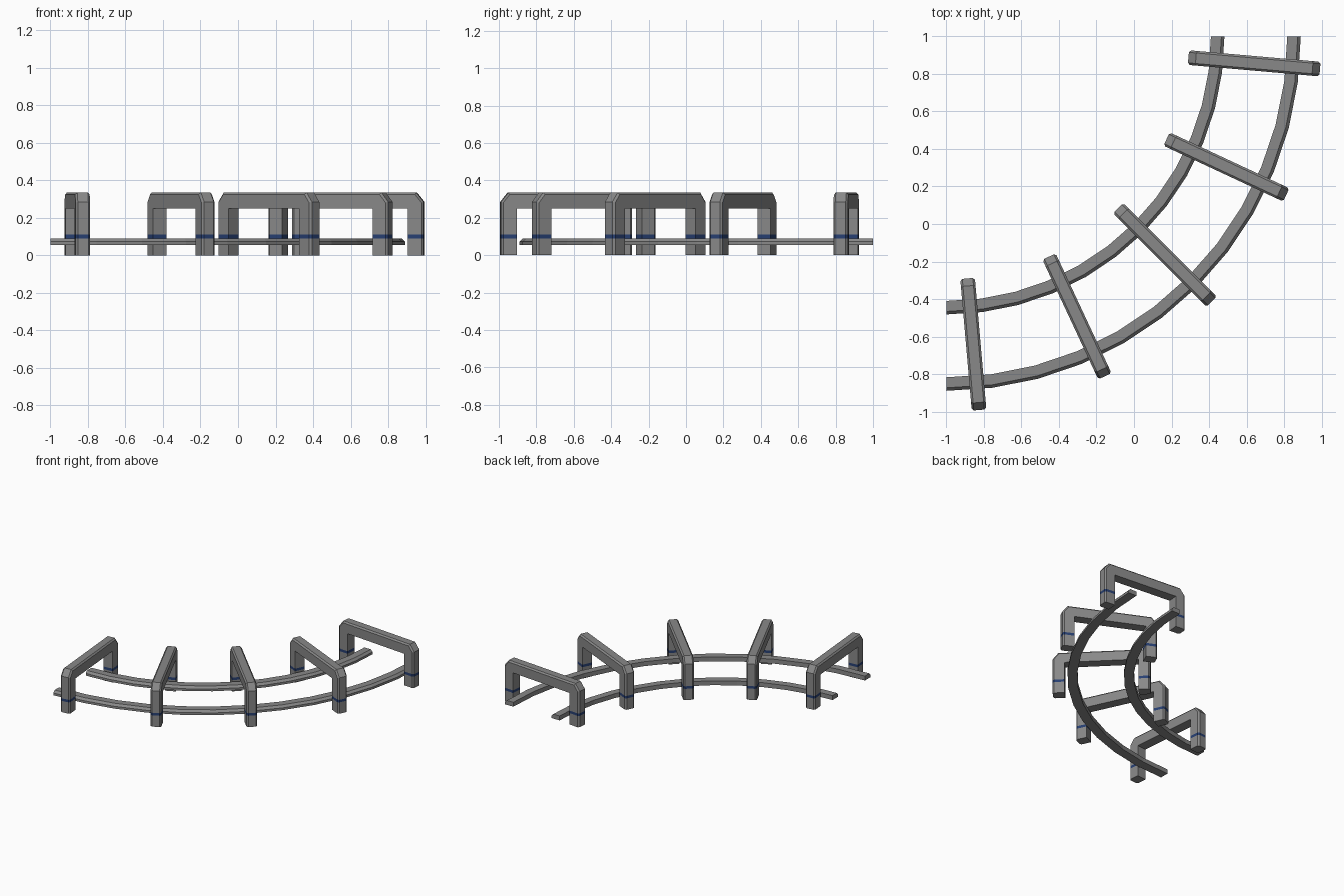
import bpy, bmesh
from math import radians, sin, cos
from mathutils import Vector

if "Cube" in bpy.data.objects:
    bpy.data.objects.remove(bpy.data.objects["Cube"])

CX, CY = -1.0, 1.0          # centre of the curve

navy = bpy.data.materials.new("navy_band")
navy.diffuse_color = (0.02, 0.05, 0.17, 1)
navy.use_nodes = True
navy.node_tree.nodes["Principled BSDF"].inputs["Base Color"].default_value = navy.diffuse_color
grey = bpy.data.materials.new("dark_grey_metal")
grey.diffuse_color = (0.25, 0.25, 0.25, 1)
grey.use_nodes = True
grey.node_tree.nodes["Principled BSDF"].inputs["Base Color"].default_value = grey.diffuse_color


def polar(r, a, z):
    return Vector((CX + r * sin(a), CY - r * cos(a), z))


def finish(bm, name, mats):
    bmesh.ops.recalc_face_normals(bm, faces=bm.faces)
    me = bpy.data.meshes.new(name)
    bm.to_mesh(me)
    bm.free()
    for m in mats:
        me.materials.append(m)
    ob = bpy.data.objects.new(name, me)
    bpy.context.collection.objects.link(ob)
    return ob


# Curved rail: profile with a chamfered outer top edge, swept a quarter turn
def rail(name, radius, steps=12):
    prof = [(-0.036, 0.055), (0.036, 0.055), (0.036, 0.073), (0.02, 0.09), (-0.036, 0.09)]
    bm = bmesh.new()
    rings = [[bm.verts.new(polar(radius + x, radians(90 * i / steps), z))
              for x, z in prof] for i in range(steps + 1)]
    n = len(prof)
    for a, b in zip(rings, rings[1:]):
        for j in range(n):
            bm.faces.new((a[j], a[(j + 1) % n], b[(j + 1) % n], b[j]))
    bm.faces.new(rings[0])
    bm.faces.new(rings[-1])
    finish(bm, name, (grey,))


# Arch frame: profile across the rails, extruded, outer edges bevelled
def arch(name, angle):
    a = radians(angle)
    mid, w, leg, top = 1.647, 0.039, 0.085, 0.335
    h, under, ch = 0.352, 0.25, 0.04
    half = [(h - leg, under), (h - leg, 0), (h, 0), (h, top - 0.05), (h - ch, top)]
    prof = half + [(-x, z) for x, z in reversed(half)]
    radial, side = Vector((sin(a), -cos(a), 0)), Vector((cos(a), sin(a), 0))
    outer = {2, 3, 4, 5, 6}          # edges starting here lie on the outside
    bm = bmesh.new()
    base = polar(mid, a, 0)
    sides = [[bm.verts.new(base + radial * x + side * s + Vector((0, 0, z)))
              for x, z in prof] for s in (-w, w)]
    n = len(prof)
    bm.faces.new(sides[0])
    bm.faces.new(sides[1])
    for j in range(n):
        k = (j + 1) % n
        bm.faces.new((sides[0][j], sides[0][k], sides[1][k], sides[1][j]))
    edges = [bm.edges.get((s[j], s[j + 1])) for s in sides for j in outer]
    bmesh.ops.recalc_face_normals(bm, faces=bm.faces)
    bmesh.ops.bevel(bm, geom=edges, offset=0.011, segments=1, affect='EDGES')
    # Navy band around both legs
    lo, hi = 0.09, 0.11
    for z in (lo, hi, under):
        bmesh.ops.bisect_plane(bm, geom=bm.verts[:] + bm.edges[:] + bm.faces[:],
                               plane_co=(0, 0, z), plane_no=(0, 0, 1))
    for f in bm.faces:
        zs = [v.co.z for v in f.verts]
        if min(zs) > lo - 0.001 and max(zs) < hi + 0.001:
            f.material_index = 1
    finish(bm, name, (grey, navy))


rail("inner_rail", 1.446)
rail("outer_rail", 1.853)
for i in range(5):
    arch(f"arch_{i + 1}", 5 + 20 * i)
